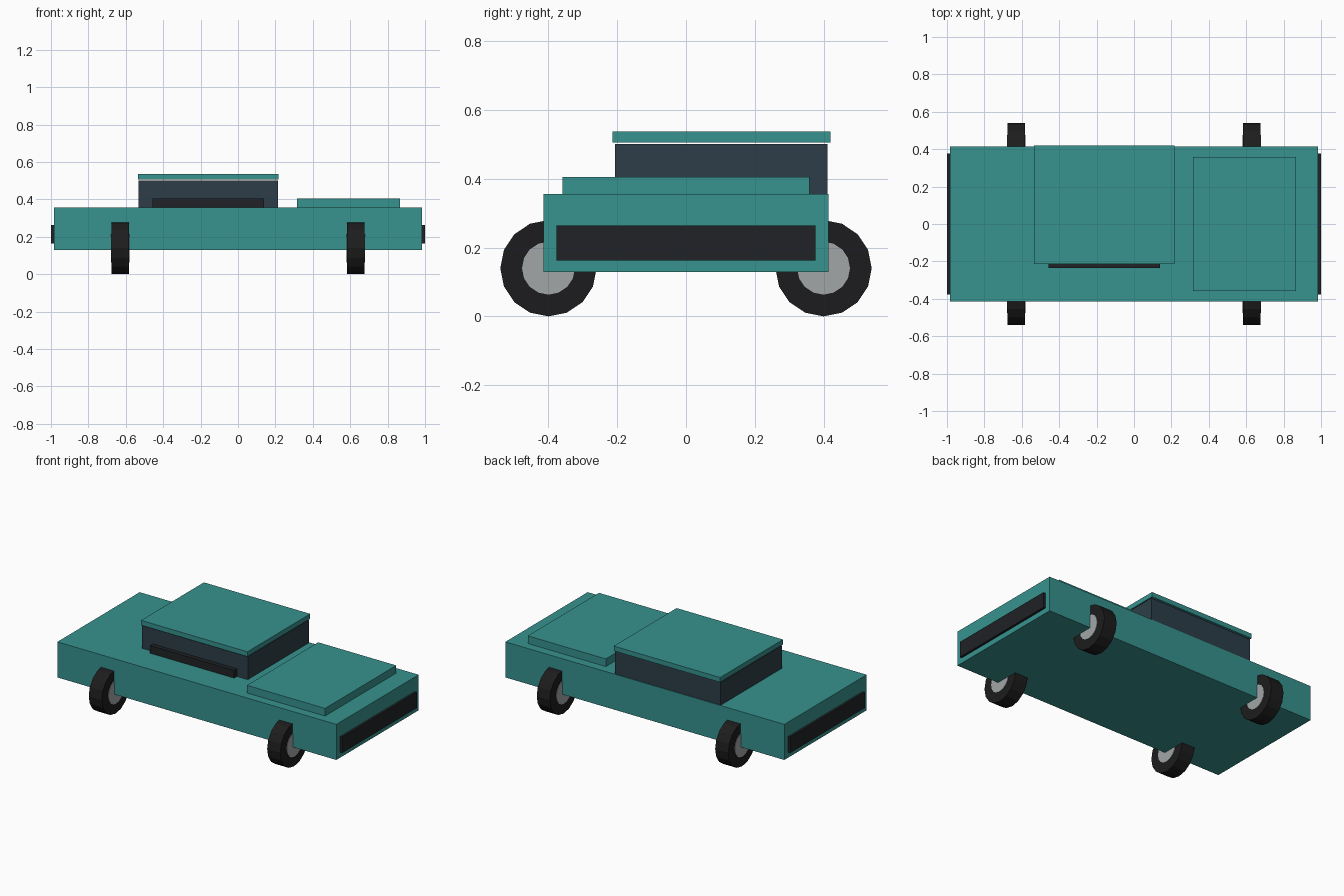
import bpy, math

if "Cube" in bpy.data.objects:
    bpy.data.objects.remove(bpy.data.objects["Cube"])


def material(name, rgb):
    m = bpy.data.materials.new(name)
    m.diffuse_color = (*rgb, 1)
    m.use_nodes = True
    m.node_tree.nodes["Principled BSDF"].inputs["Base Color"].default_value = m.diffuse_color
    return m


TEAL = material("teal paint", (0.038, 0.288, 0.274))
GLASS = material("dark glass", (0.026, 0.048, 0.065))
TRIM = material("black trim", (0.014, 0.016, 0.019))
RUBBER = material("rubber", (0.012, 0.012, 0.013))
METAL = material("hub metal", (0.36, 0.38, 0.39))


def box(name, lo, hi, mat):
    bpy.ops.mesh.primitive_cube_add(size=1, location=[(a + b) / 2 for a, b in zip(lo, hi)])
    o = bpy.context.object
    o.name = name
    o.scale = [b - a for a, b in zip(lo, hi)]
    bpy.ops.object.transform_apply(location=False, rotation=False, scale=True)
    o.data.materials.append(mat)


def disc(name, centre, radius, width, mat):
    # cylinder lying along x, with a vertex at the bottom
    bpy.ops.mesh.primitive_cylinder_add(vertices=16, radius=radius, depth=width,
                                        location=centre, rotation=(0, math.pi / 2, 0))
    o = bpy.context.object
    o.name = name
    o.data.materials.append(mat)


# Body, raised hood panel
box("body", (-0.985, -0.415, 0.129), (0.985, 0.415, 0.356), TEAL)
box("hood", (0.315, -0.359, 0.35), (0.866, 0.359, 0.405), TEAL)

# Cabin glass with a roof slab floating just above it
box("cabin", (-0.533, -0.207, 0.35), (0.214, 0.411, 0.501), GLASS)
box("roof", (-0.535, -0.214, 0.506), (0.216, 0.42, 0.537), TEAL)
box("side_strip", (-0.456, -0.235, 0.35), (0.138, -0.2, 0.405), TRIM)

# Bumpers at both ends
for side, x0, x1 in (("front", 0.975, 1.0), ("rear", -1.0, -0.975)):
    box(side + "_bumper", (x0, -0.376, 0.163), (x1, 0.376, 0.264), TRIM)

# Wheels
for end, x in (("front", 0.63), ("rear", -0.63)):
    for side, y in (("left", 0.4), ("right", -0.4)):
        disc(f"{end}_{side}_tire", (x, y, 0.14), 0.14, 0.092, RUBBER)
        disc(f"{end}_{side}_hub", (x, y, 0.14), 0.077, 0.098, METAL)
